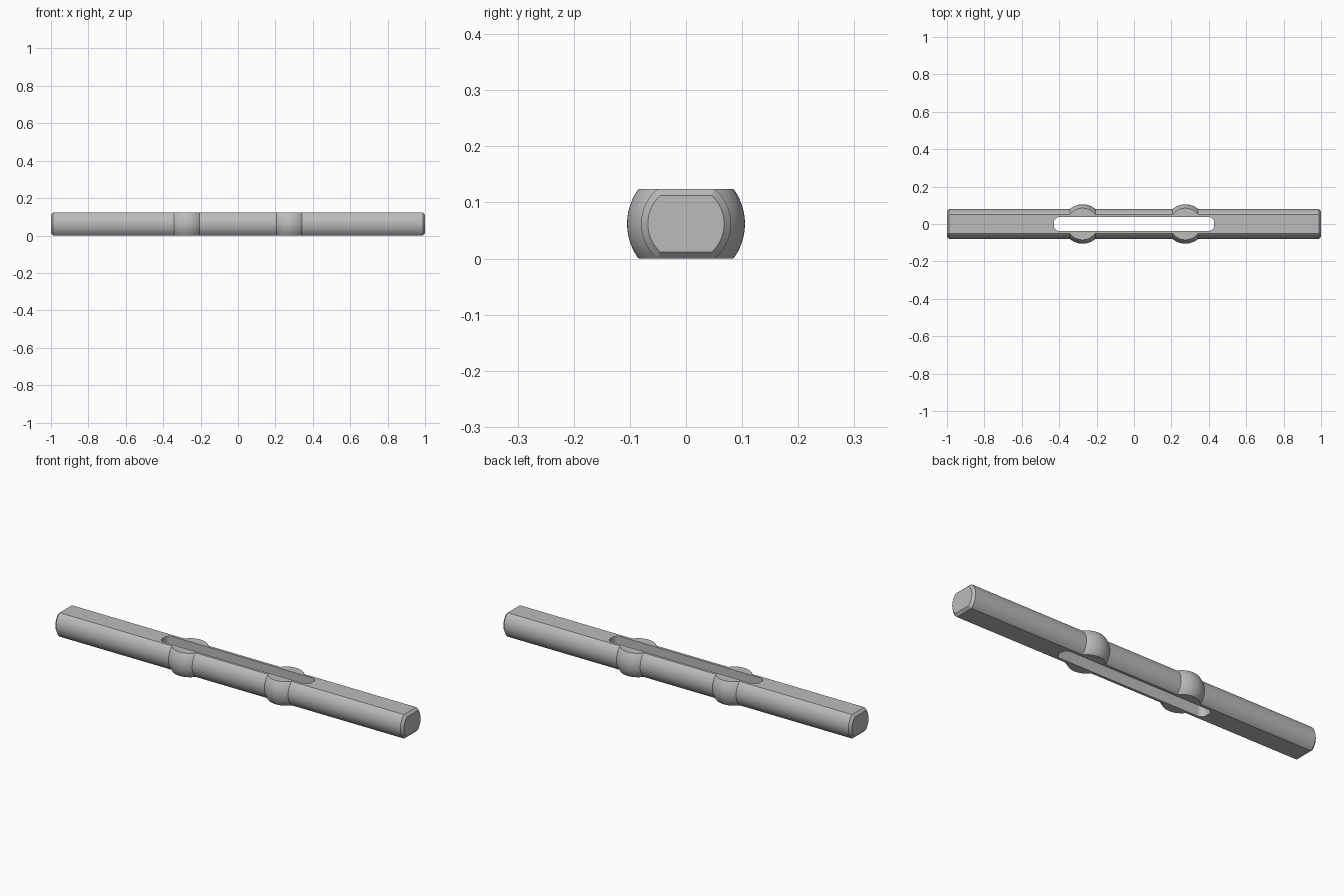
import bpy, bmesh, math

if "Cube" in bpy.data.objects:
    bpy.data.objects.remove(bpy.data.objects["Cube"])

ROD_R, BALL_R, BALL_X = 0.08, 0.105, 0.275
HALF_H, CHAMFER = 0.062, 0.012
SIDES = 96

steel = bpy.data.materials.new("light grey metal")
steel.use_nodes = True
colour = (0.5, 0.5, 0.5, 1)
steel.diffuse_color = colour
steel.node_tree.nodes["Principled BSDF"].inputs["Base Color"].default_value = colour


def make_object(name, bm):
    bmesh.ops.recalc_face_normals(bm, faces=bm.faces)
    mesh = bpy.data.meshes.new(name)
    bm.to_mesh(mesh)
    bm.free()
    mesh.materials.append(steel)
    obj = bpy.data.objects.new(name, mesh)
    bpy.context.collection.objects.link(obj)
    return obj


def prism(name, outline, place, offset):
    """Extrude a flat outline into a closed solid."""
    bm = bmesh.new()
    face = bm.faces.new([bm.verts.new(place(*p)) for p in outline])
    out = bmesh.ops.extrude_face_region(bm, geom=[face])
    verts = [v for v in out["geom"] if isinstance(v, bmesh.types.BMVert)]
    bmesh.ops.translate(bm, verts=verts, vec=offset)
    return make_object(name, bm)


def rod_profile():
    """Radius along the rod: chamfered ends and two spherical swellings."""
    half = math.sqrt(BALL_R ** 2 - ROD_R ** 2)
    a = math.asin(half / BALL_R)
    right = []
    for i in range(17):
        t = -a + 2 * a * i / 16
        right.append((BALL_X + BALL_R * math.sin(t), BALL_R * math.cos(t)))
    right += [(1 - CHAMFER, ROD_R), (1, ROD_R - CHAMFER)]
    return [(-x, r) for x, r in reversed(right)] + right


# Turned rod
bm = bmesh.new()
rings = []
for x, r in rod_profile():
    rings.append([bm.verts.new((x, r * math.cos(2 * math.pi * k / SIDES),
                                HALF_H + r * math.sin(2 * math.pi * k / SIDES)))
                  for k in range(SIDES)])
for lower, upper in zip(rings, rings[1:]):
    for k in range(SIDES):
        n = (k + 1) % SIDES
        bm.faces.new((lower[k], lower[n], upper[n], upper[k]))
bm.faces.new(rings[0])
bm.faces.new(rings[-1])
rod = make_object("slotted_rod", bm)

# Slab that leaves the flat top and bottom, chamfered at both ends
over = 0.01
quarter = [(1 - CHAMFER, HALF_H), (1 + over, HALF_H - CHAMFER - over)]
outline = (quarter + [(x, -z) for x, z in reversed(quarter)]
           + [(-x, -z) for x, z in quarter]
           + [(-x, z) for x, z in reversed(quarter)])
slab = prism("flat_cutter", outline, lambda x, z: (x, -0.2, z + HALF_H), (0, 0.4, 0))

# Long rounded slot through the middle
slot_x, slot_y, corner = 0.428, 0.037, 0.028
outline = []
for q, (sx, sy) in enumerate(((1, 1), (-1, 1), (-1, -1), (1, -1))):
    for i in range(9):
        t = math.pi / 2 * (q + i / 8)
        outline.append((sx * (slot_x - corner) + corner * math.cos(t),
                        sy * (slot_y - corner) + corner * math.sin(t)))
slot = prism("slot_cutter", outline, lambda x, y: (x, y, -0.1), (0, 0, 0.4))

# Cut the rod to shape
bpy.context.view_layer.objects.active = rod
for cutter, operation in ((slab, "INTERSECT"), (slot, "DIFFERENCE")):
    cutter.hide_render = True
    mod = rod.modifiers.new(cutter.name, "BOOLEAN")
    mod.object, mod.operation, mod.solver = cutter, operation, "EXACT"
    bpy.ops.object.modifier_apply(modifier=mod.name)
    bpy.data.objects.remove(cutter)

bpy.ops.object.select_all(action="DESELECT")
rod.select_set(True)
bpy.ops.object.shade_smooth_by_angle(angle=math.radians(25))
